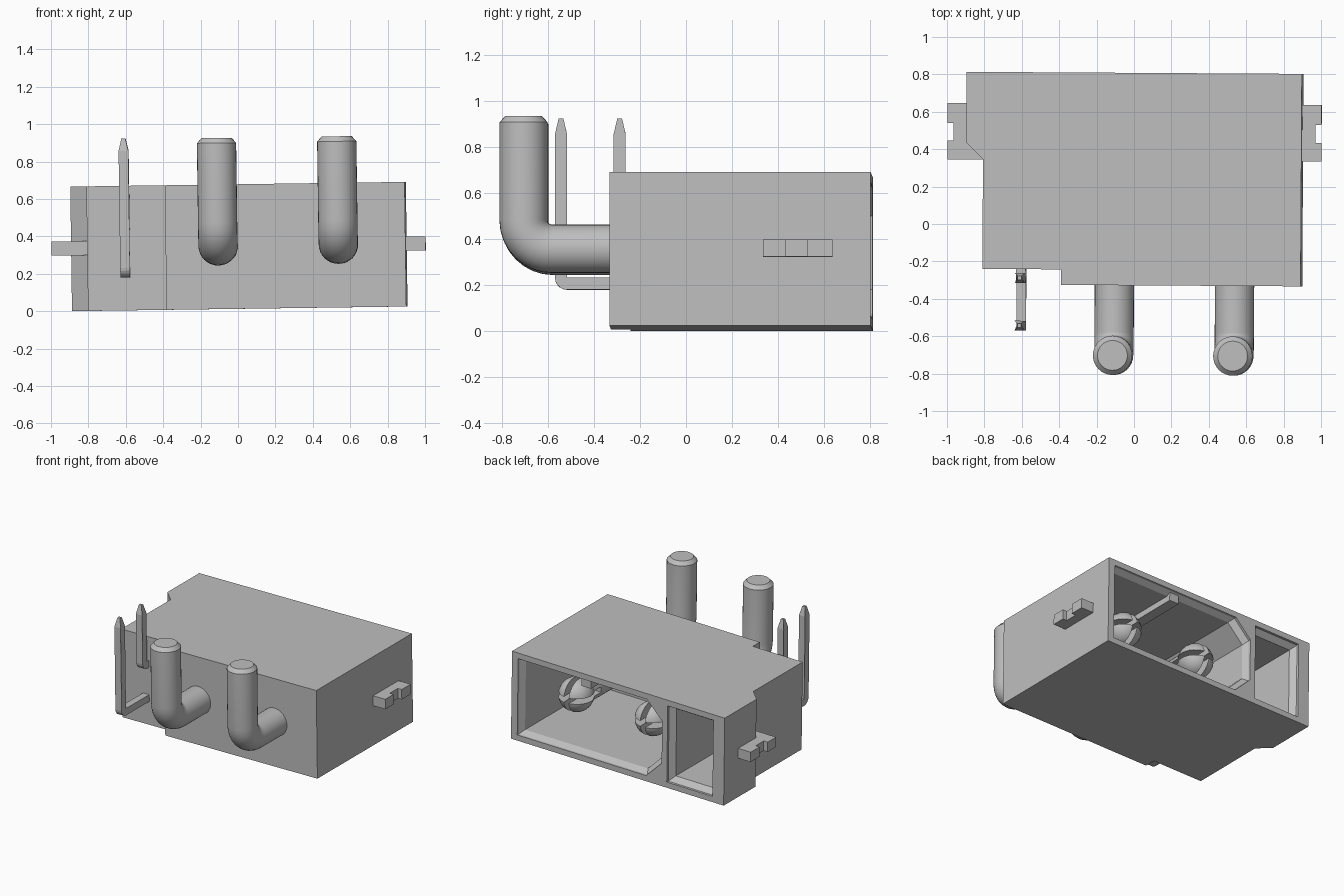
import bpy, bmesh
from math import sin, cos, pi, radians
from mathutils import Matrix

if "Cube" in bpy.data.objects:
    bpy.data.objects.remove(bpy.data.objects["Cube"])

grey = bpy.data.materials.new("light_grey")
grey.use_nodes = True
grey.diffuse_color = (0.52, 0.52, 0.52, 1)
grey.node_tree.nodes["Principled BSDF"].inputs["Base Color"].default_value = (0.52, 0.52, 0.52, 1)
parts = []


def loft(name, rings, keep=True):
    """Closed solid through rings that have equal point counts."""
    bm = bmesh.new()
    loops = [[bm.verts.new(p) for p in ring] for ring in rings]
    n = len(loops[0])
    for a, b in zip(loops, loops[1:]):
        for i in range(n):
            j = (i + 1) % n
            bm.faces.new((a[i], a[j], b[j], b[i]))
    bm.faces.new(loops[0])
    bm.faces.new(loops[-1])
    bmesh.ops.recalc_face_normals(bm, faces=bm.faces)
    mesh = bpy.data.meshes.new(name)
    bm.to_mesh(mesh)
    bm.free()
    mesh.materials.append(grey)
    obj = bpy.data.objects.new(name, mesh)
    bpy.context.collection.objects.link(obj)
    if keep:
        parts.append(obj)
    return obj


def prism(name, outline, z0, z1):
    return loft(name, [[(x, y, z) for x, y in outline] for z in (z0, z1)])


def box(name, x0, x1, y0, y1, z0, z1, keep=True):
    outline = ((x0, z0), (x1, z0), (x1, z1), (x0, z1))
    return loft(name, [[(x, y, z) for x, z in outline] for y in (y0, y1)], keep)


def select(obj):
    bpy.ops.object.select_all(action='DESELECT')
    obj.select_set(True)
    bpy.context.view_layer.objects.active = obj


def cut(obj, cutter):
    mod = obj.modifiers.new("cut", 'BOOLEAN')
    mod.operation = 'DIFFERENCE'
    mod.solver = 'EXACT'
    mod.object = cutter
    select(obj)
    bpy.ops.object.modifier_apply(modifier=mod.name)
    bpy.data.objects.remove(cutter)


# Housing block with stepped front and keyed side
housing = prism("housing", [(-0.895, 0.808), (0.897, 0.808), (0.897, -0.328), (-0.385, -0.328),
                            (-0.385, -0.245), (-0.805, -0.245), (-0.805, 0.34), (-0.895, 0.43)],
                0.017, 0.683)


# Cavities opening to the back, each with a sloped lead-in
def cavity(x0, x1, z0, z1, chamfer, lip):
    def ring(y, d):
        a, b, lo, hi, c = x0 + d, x1 - d, z0 + d, z1 - d, chamfer
        pts = [(a + c, lo), (b, lo), (b, hi), (a + c, hi)]
        if c:
            pts += [(a, hi - c), (a, lo + c)]
        return [(x, y, z) for x, z in pts]
    return loft("cutter", [ring(0.83, 0), ring(0.79, 0), ring(0.75, lip), ring(-0.12, lip)], False)


cut(housing, cavity(-0.37, 0.845, 0.06, 0.64, 0.13, 0.025))
cut(housing, cavity(-0.80, -0.415, 0.06, 0.64, 0, 0.035))
box("key_rib", 0.25, 0.33, -0.12, 0.78, 0.57, 0.65)

# Notched side tabs
for side, name in ((1, "left_tab"), (-1, "right_tab")):
    outline = [(0.8, 0.34), (1, 0.34), (1, 0.44), (0.967, 0.44), (0.967, 0.535),
               (1, 0.535), (1, 0.642), (0.8, 0.642)]
    if side > 0:
        outline[0], outline[-1] = (0.88, 0.34), (0.88, 0.642)
    prism(name, [(side * x, y) for x, y in outline], 0.315, 0.39)


# Bent round power pins with slotted bulb ends
def power_pin(name, cx):
    r, yv, zc, bend = 0.105, -0.703, 0.355, 0.125
    ball, yb = 0.125, 0.54
    path = []                       # y, z, heading, radius
    for i in range(10):
        t = radians(4 + i * 14)
        path.append((yb + ball * cos(t), zc, 0, ball * sin(t)))
    path += [(0.42, zc, 0, 0.095), (-0.12, zc, 0, 0.095), (-0.13, zc, 0, r)]
    for i in range(9):
        t = i * pi / 16
        path.append((yv + bend - bend * sin(t), zc + bend - bend * cos(t), t, r))
    path += [(yv, 0.905, pi / 2, r), (yv, 0.932, pi / 2, 0.08)]
    rings = []
    for y, z, t, rad in path:
        ring = []
        for k in range(32):
            a = 2 * pi * k / 32
            u = rad * sin(a)
            ring.append((cx + rad * cos(a), y + u * sin(t), z + u * cos(t)))
        rings.append(ring)
    pin = loft(name, rings)
    w = 0.02
    cut(pin, box("cutter", cx - w, cx + w, 0.38, 0.8, zc - 0.2, zc + 0.2, False))
    cut(pin, box("cutter", cx - 0.2, cx + 0.2, 0.38, 0.8, zc - w, zc + w, False))
    select(pin)
    bpy.ops.object.shade_smooth_by_angle(angle=radians(30))


power_pin("power_pin_right", -0.103)
power_pin("power_pin_left", 0.54)


# Bent square signal pins with pointed tips
def signal_pin(name, y, z):
    w, s, cx = 0.026, 0.052, -0.602
    pts = [(0.4, z, w), (0.4, z + s, w), (y + s, z + s, w), (y + s, 0.87, w),
           (y + s * 0.7, 0.937, w * 0.4), (y + s * 0.3, 0.937, w * 0.4), (y, 0.87, w)]
    for i in range(6):
        t = i * pi / 10
        pts.append((y + s - s * cos(t), z + s - s * sin(t), w))
    loft(name, [[(cx + k * h, a, b) for a, b, h in pts] for k in (-1, 1)])


signal_pin("outer_signal_pin", -0.573, 0.193)
signal_pin("inner_signal_pin", -0.318, 0.45)

# Slight lean shared by all parts
lean = (Matrix.Translation((0.005, 0, -0.004))
        @ Matrix.Rotation(radians(-0.35), 4, 'Z') @ Matrix.Rotation(radians(-0.8), 4, 'Y'))
for obj in parts:
    obj.matrix_world = lean
